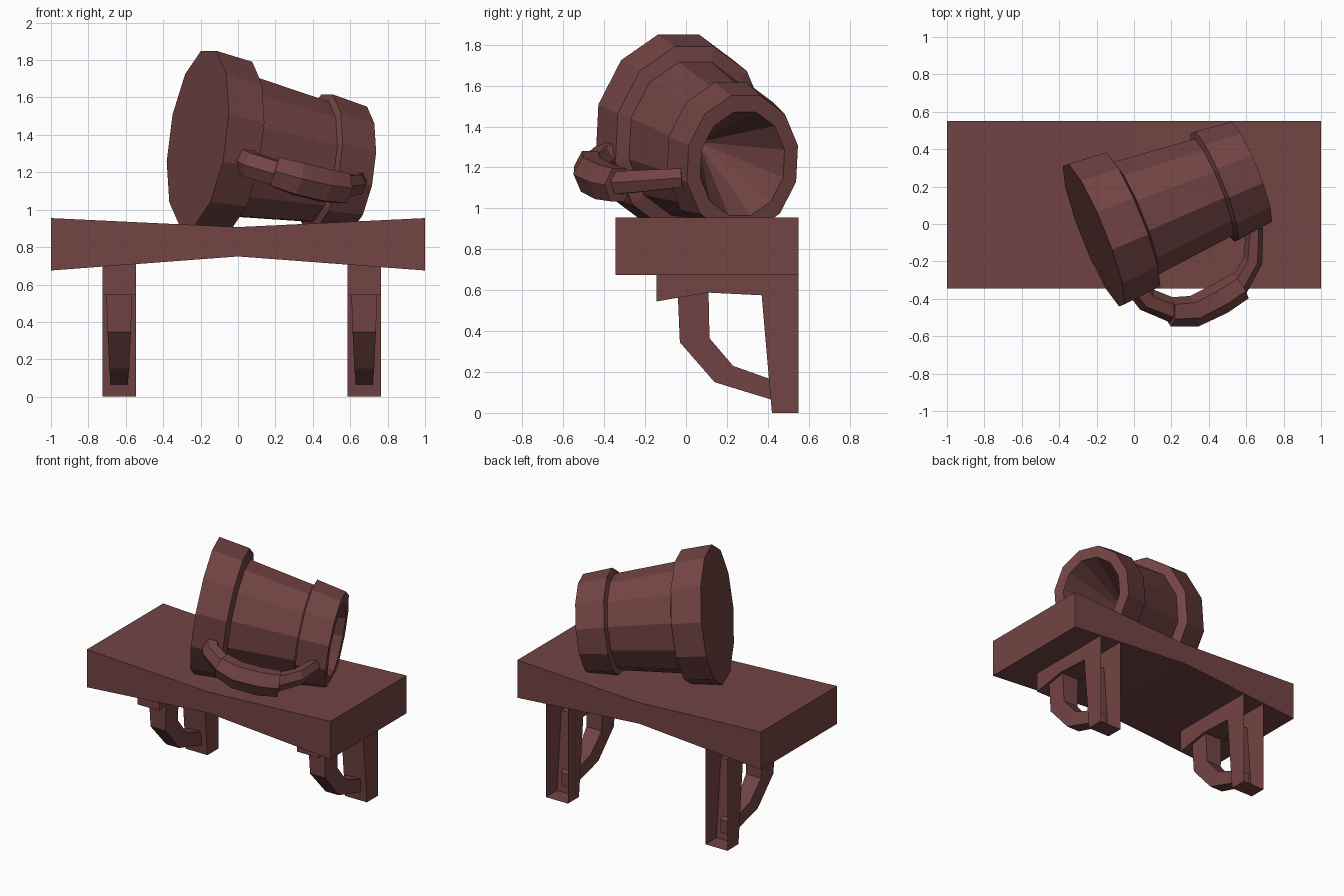
import bpy, bmesh, math
from mathutils import Matrix, Vector

if "Cube" in bpy.data.objects:
    bpy.data.objects.remove(bpy.data.objects["Cube"])

wood = bpy.data.materials.new("red_brown")
wood.diffuse_color = (0.172, 0.057, 0.057, 1)
wood.use_nodes = True
wood.node_tree.nodes["Principled BSDF"].inputs["Base Color"].default_value = wood.diffuse_color


def finish(name, bm):
    bmesh.ops.remove_doubles(bm, verts=bm.verts, dist=1e-5)
    bmesh.ops.recalc_face_normals(bm, faces=bm.faces)
    me = bpy.data.meshes.new(name)
    bm.to_mesh(me)
    bm.free()
    me.materials.append(wood)
    ob = bpy.data.objects.new(name, me)
    bpy.context.collection.objects.link(ob)
    return ob


def loft(name, rings, cap_start=True, cap_end=True):
    """Skin a list of equal-length rings of points."""
    bm = bmesh.new()
    vs = [[bm.verts.new(p) for p in r] for r in rings]
    n = len(vs[0])
    for a, b in zip(vs, vs[1:]):
        for i in range(n):
            j = (i + 1) % n
            bm.faces.new((a[i], a[j], b[j], b[i]))
    if cap_start:
        bm.faces.new(vs[0])
    if cap_end:
        bm.faces.new(vs[-1])
    return finish(name, bm)


def tube(name, path, sides=6):
    """Path of (x, y, z, radius), slightly taller than wide."""
    pts = [Vector(p[:3]) for p in path]
    rings = []
    for i, p in enumerate(pts):
        t = (pts[min(i + 1, len(pts) - 1)] - pts[max(i - 1, 0)]).normalized()
        side = t.cross(Vector((0, 0, 1))).normalized()
        up = side.cross(t)
        r = path[i][3]
        rings.append([p + side * r * math.cos(a) + up * r * 1.17 * math.sin(a)
                      for a in (math.tau * k / sides for k in range(sides))])
    return loft(name, rings)


# Shelf board, pinched in the middle
loft("shelf_board", [[(x, -0.345, b), (x, 0.55, b), (x, 0.55, t), (x, -0.345, t)]
                     for x, b, t in ((-1, 0.675, 0.955), (0, 0.75, 0.907), (1, 0.675, 0.955))])

# Wall brackets: hollow L shape open at the back, plus curved brace
outline = [(0.55, 0), (0.42, 0), (0.37, 0.575), (0.11, 0.588),
           (-0.145, 0.545), (-0.145, 0.715), (0.55, 0.715)]
brace = [(-0.04, 0.58, 0.11, 0.60, 0.07), (-0.03, 0.345, 0.115, 0.365, 0.062),
         (0.14, 0.15, 0.23, 0.23, 0.053), (0.44, 0.058, 0.44, 0.155, 0.045)]
for label, cx in (("left", -0.635), ("right", 0.675)):
    ob = loft(label + "_bracket", [[(cx + d, y, z) for y, z in outline] for d in (-0.09, 0.09)])
    bm = bmesh.new()
    bm.from_mesh(ob.data)
    back = [f for f in bm.faces if all(v.co.y > 0.549 for v in f.verts)]
    bmesh.ops.delete(bm, geom=back, context='FACES')
    bm.to_mesh(ob.data)
    bm.free()
    loft(label + "_brace", [[(cx - w, y0, z0), (cx + w, y0, z0), (cx + w, y1, z1), (cx - w, y1, z1)]
                            for y0, z0, y1, z1, w in brace])

# Mug lying on its side: (distance along axis, radius)
place = (Matrix.Translation((-0.215, -0.06, 1.383)) @ Matrix.Diagonal((1, 1, 1.17, 1))
         @ Matrix.Rotation(math.radians(21.9), 4, 'Z') @ Matrix.Rotation(math.radians(8.9), 4, 'Y'))
profile = [(0, 0.418), (0.215, 0.40), (0.235, 0.335), (0.69, 0.287), (0.705, 0.323),
           (0.911, 0.298), (0.911, 0.226), (0.33, 0.002)]
angles = [math.radians(15 + 30 * k) for k in range(12)]
loft("mug_body", [[place @ Vector((s, r * math.cos(a), r * math.sin(a))) for a in angles]
                  for s, r in profile])

# Mug handle in three pieces
tube("handle_base_end", [(-0.01, -0.30, 1.285, 0.062), (0.07, -0.405, 1.24, 0.065),
                         (0.22, -0.467, 1.19, 0.065)])
tube("handle_grip", [(0.195, -0.47, 1.205, 0.078), (0.32, -0.467, 1.165, 0.085),
                     (0.46, -0.40, 1.13, 0.085), (0.57, -0.33, 1.115, 0.08)])
tube("handle_rim_end", [(0.555, -0.34, 1.125, 0.055), (0.635, -0.20, 1.135, 0.052),
                        (0.645, -0.02, 1.15, 0.045)])
